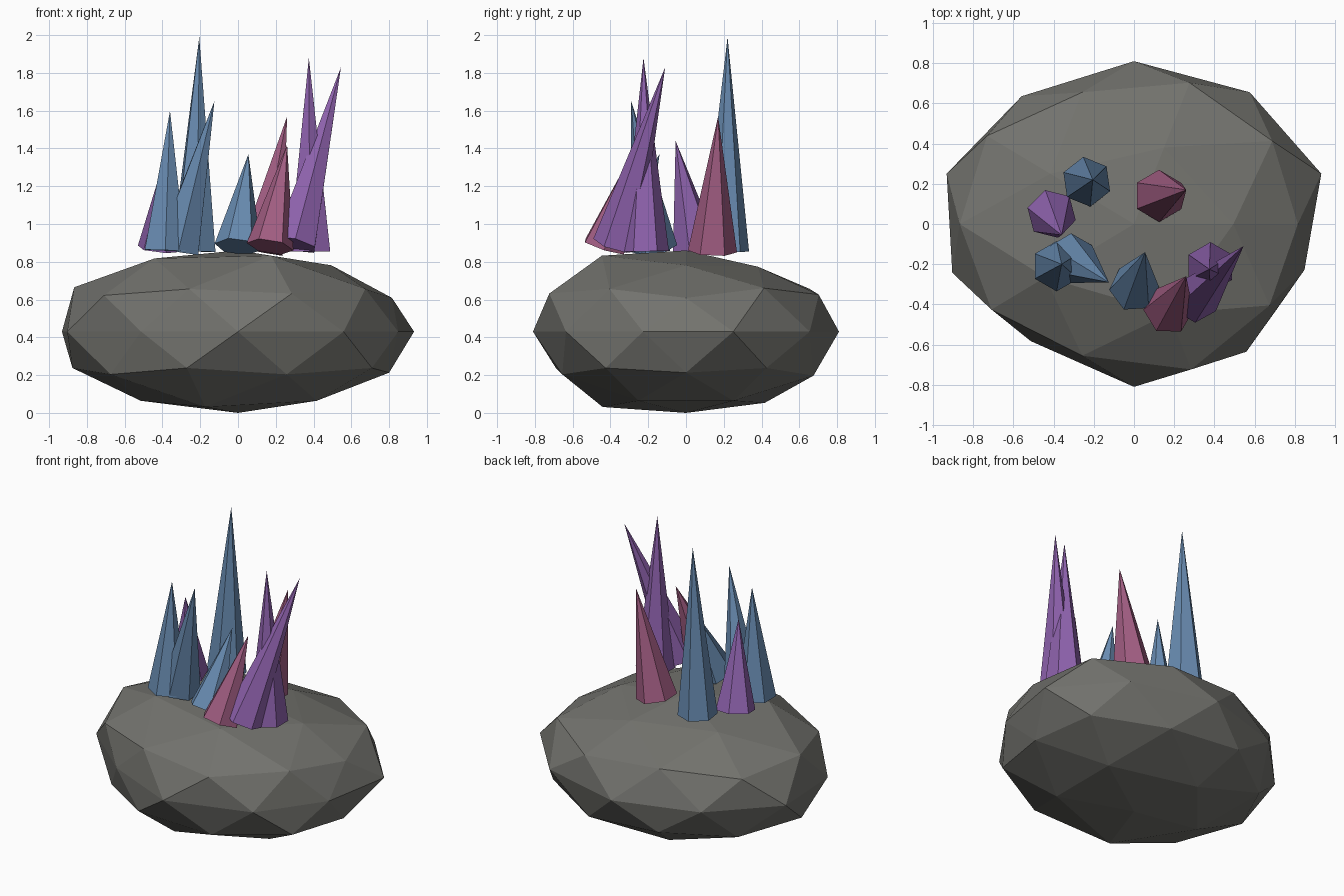
import bpy
import bmesh
from math import cos, sin, sqrt, radians
from mathutils import Vector, Matrix

default_cube = bpy.data.objects.get("Cube")
if default_cube:
    bpy.data.objects.remove(default_cube, do_unlink=True)


def make_material(name, colour):
    mat = bpy.data.materials.new(name)
    mat.use_nodes = True
    rgba = (*colour, 1)
    mat.diffuse_color = rgba
    for node in mat.node_tree.nodes:
        if node.type == 'BSDF_PRINCIPLED':
            node.inputs["Base Color"].default_value = rgba
    return mat


def finish(bm, name, material):
    """Turn a bmesh into a flat-shaded object with one material."""
    bmesh.ops.recalc_face_normals(bm, faces=bm.faces)
    mesh = bpy.data.meshes.new(name)
    bm.to_mesh(mesh)
    bm.free()
    mesh.materials.append(material)
    obj = bpy.data.objects.new(name, mesh)
    bpy.context.collection.objects.link(obj)
    return obj


def crystal(name, material, base, tip, radius=0.125, turn=0):
    """Six-sided spike whose base is square to its own axis."""
    base, tip = Vector(base), Vector(tip)
    axis = tip - base
    bm = bmesh.new()
    tilt = Vector((0, 0, 1)).rotation_difference(axis).to_matrix().to_4x4()
    place = (Matrix.Translation((base + tip) / 2) @ tilt
             @ Matrix.Rotation(radians(turn), 4, 'Z'))
    bmesh.ops.create_cone(bm, cap_ends=True, segments=6, radius1=radius,
                          radius2=0, depth=axis.length, matrix=place)
    bmesh.ops.remove_doubles(bm, verts=bm.verts, dist=0.0001)
    return finish(bm, name, material)


stone = make_material("stone grey", (0.17, 0.17, 0.155))
purple = make_material("amethyst purple", (0.28, 0.125, 0.43))
blue = make_material("slate blue", (0.14, 0.26, 0.44))
pink = make_material("dusky pink", (0.36, 0.11, 0.225))

# Rock: a coarse ball, dented or swollen at chosen corners, then squashed
# Each entry: azimuth in degrees, height on the unit ball, radial factor
dents = [
    (0, 0.85, 0.96), (72, 0.85, 0.94), (216, 0.85, 1.06), (288, 0.85, 1.1),
    (36, 0.53, 1.02), (180, 0.53, 1.04),
    (0, 0.45, 0.93), (72, 0.45, 1.02), (144, 0.45, 1.03), (288, 0.45, 1.05),
    (126, 0, 0.97), (198, 0, 0.97), (234, 0, 0.89), (306, 0, 0.97),
    (342, 0, 0.91),
    (0, -0.53, 0.96), (72, -0.53, 1.03),
    (108, -0.85, 1.03), (252, -0.85, 1.09),
]
bm = bmesh.new()
bmesh.ops.create_icosphere(bm, subdivisions=2, radius=1)
directions = {v: v.co.normalized() for v in bm.verts}
for azimuth, height, factor in dents:
    ring = sqrt(1 - height ** 2)
    a = radians(azimuth)
    aim = Vector((ring * cos(a), ring * sin(a), height))
    corner = max(bm.verts, key=lambda v: directions[v].dot(aim))
    corner.co *= factor
bmesh.ops.scale(bm, vec=(0.98, 0.81, 0.43), verts=bm.verts)
bmesh.ops.translate(bm, vec=(0, 0, 0.43), verts=bm.verts)
finish(bm, "rock", stone)

# Crystals: base centre and tip of each spike
crystal("back_tall_crystal", blue, (-0.235, 0.21, 0.855), (-0.205, 0.22, 1.99), turn=8)
crystal("back_pink_crystal", pink, (0.125, 0.14, 0.855), (0.26, 0.17, 1.57), radius=0.13)
crystal("left_upright_crystal", purple, (0.38, -0.215, 0.855), (0.375, -0.225, 1.88))
crystal("left_leaning_crystal", purple, (0.30, -0.37, 0.89), (0.545, -0.11, 1.83))
crystal("front_pink_crystal", pink, (0.17, -0.43, 0.88), (0.26, -0.26, 1.42), turn=30)
crystal("front_blue_crystal", blue, (0, -0.32, 0.88), (0.055, -0.14, 1.37), turn=35)
crystal("right_purple_crystal", purple, (-0.41, 0.05, 0.87), (-0.36, -0.055, 1.44), turn=15)
crystal("right_upright_crystal", blue, (-0.385, -0.21, 0.86), (-0.36, -0.20, 1.60))
crystal("right_leaning_crystal", blue, (-0.315, -0.17, 0.87), (-0.125, -0.29, 1.65))
